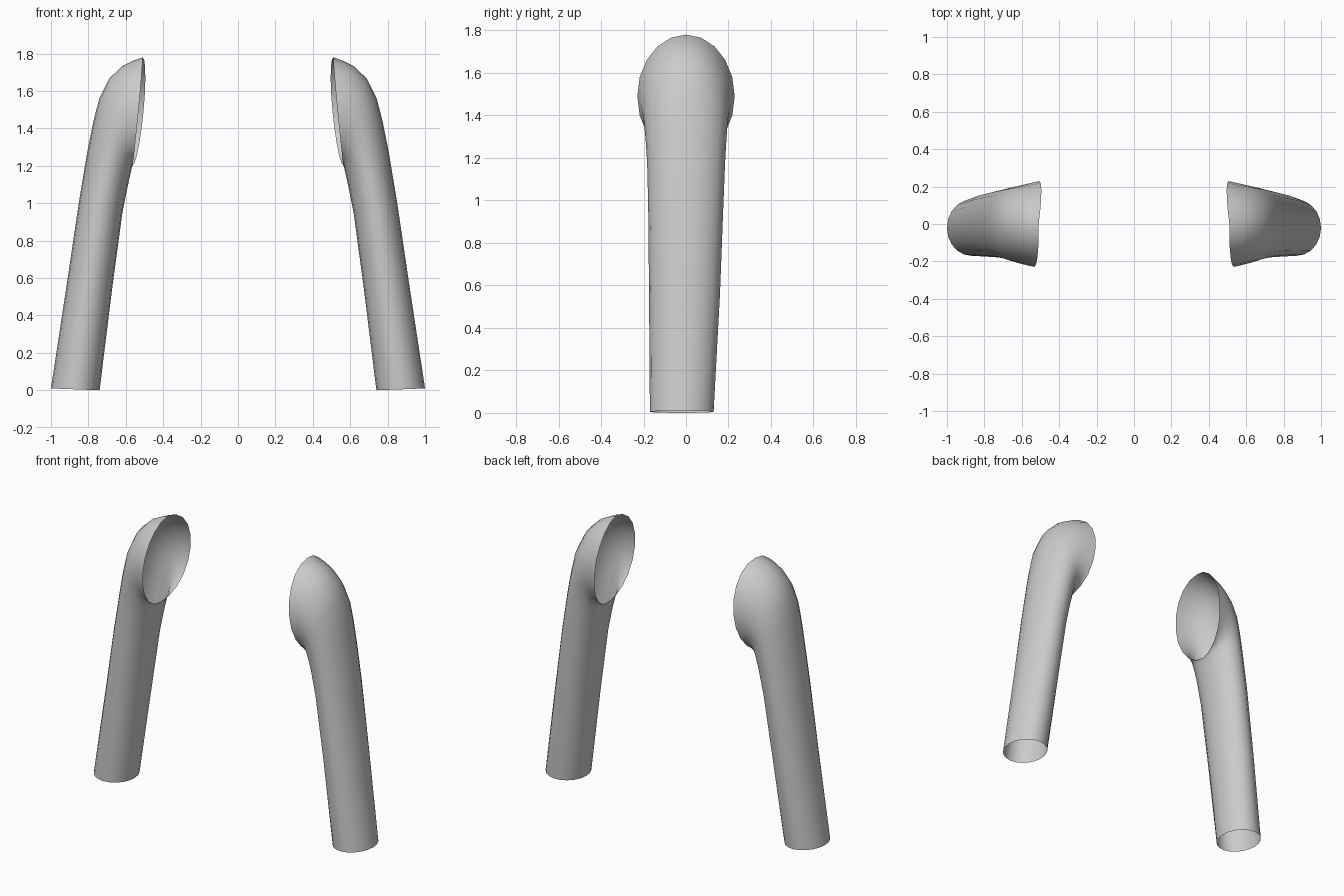
import bpy, bmesh, math

if "Cube" in bpy.data.objects:
    bpy.data.objects.remove(bpy.data.objects["Cube"])

SIDES = 20

# Sleeve rings from cuff to armhole:
# outer (x, z), inner (x, z), front y, back y, x shift of front side, x shift of back side
RINGS = [
    ((1.000, 0.010), (0.740, 0.000), -0.170, 0.130, 0.0, 0.0),
    ((0.915, 0.570), (0.672, 0.550), -0.174, 0.160, 0.0, 0.0),
    ((0.850, 1.010), (0.618, 0.950), -0.178, 0.176, 0.0, 0.0),
    ((0.805, 1.280), (0.592, 1.080), -0.183, 0.184, 0.0, 0.0),
    ((0.775, 1.430), (0.580, 1.135), -0.190, 0.190, 0.0, 0.0),
    ((0.742, 1.560), (0.573, 1.165), -0.197, 0.195, 0.0, 0.0),
    ((0.690, 1.665), (0.569, 1.185), -0.206, 0.203, 0.0, -0.008),
    ((0.620, 1.732), (0.567, 1.193), -0.216, 0.213, -0.003, -0.016),
    ((0.560, 1.762), (0.566, 1.198), -0.224, 0.222, -0.004, -0.024),
    ((0.510, 1.780), (0.565, 1.200), -0.229, 0.229, -0.005, -0.032),
]


def ring_points(outer, inner, y_front, y_back, s_front, s_back, side):
    cx, cz = (outer[0] + inner[0]) / 2, (outer[1] + inner[1]) / 2
    hx, hz = (outer[0] - inner[0]) / 2, (outer[1] - inner[1]) / 2
    cy, hy = (y_front + y_back) / 2, (y_back - y_front) / 2
    for i in range(SIDES):
        a = 2 * math.pi * i / SIDES
        c, s = math.cos(a), math.sin(a)
        shift = (s_back if s > 0 else s_front) * abs(s)
        yield (side * (cx + hx * c + shift), cy + hy * s, cz + hz * c)


def make_sleeve(name, side):
    bm = bmesh.new()
    rings = [[bm.verts.new(p) for p in ring_points(*r, side)] for r in RINGS]
    # open tube: no caps at cuff or armhole
    for low, high in zip(rings, rings[1:]):
        for i in range(SIDES):
            j = (i + 1) % SIDES
            quad = [low[i], low[j], high[j], high[i]]
            bm.faces.new(quad if side > 0 else quad[::-1])
    for f in bm.faces:
        f.smooth = True
    mesh = bpy.data.meshes.new(name)
    bm.to_mesh(mesh)
    bm.free()
    obj = bpy.data.objects.new(name, mesh)
    bpy.context.collection.objects.link(obj)


# Mirrored pair of sleeves
for name, side in (("right_sleeve", 1), ("left_sleeve", -1)):
    make_sleeve(name, side)
